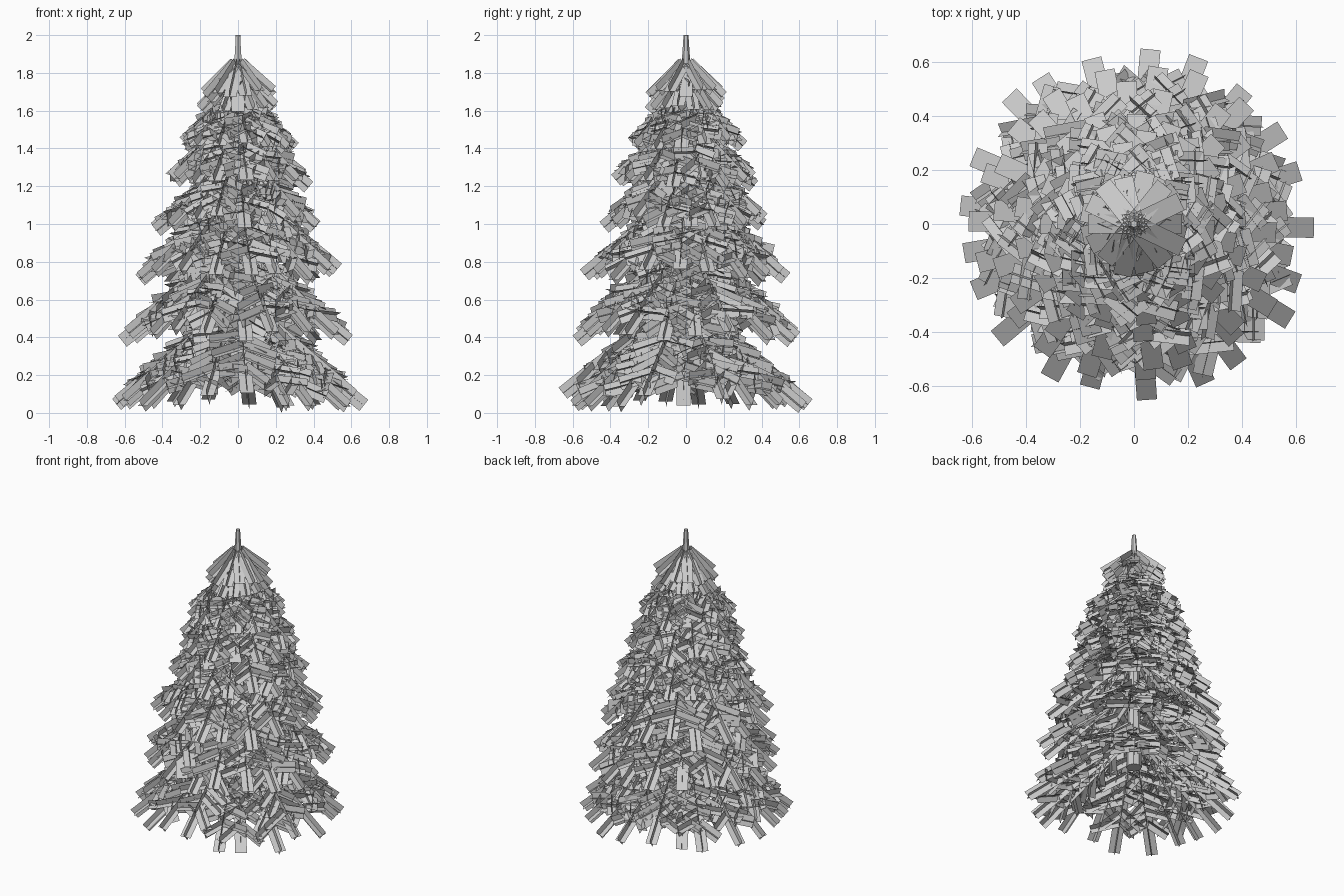
import bpy, bmesh, math, random
from mathutils import Vector

if "Cube" in bpy.data.objects:
    bpy.data.objects.remove(bpy.data.objects["Cube"])

random.seed(7)
UP = Vector((0, 0, 1))


def make_object(name, bm):
    mesh = bpy.data.meshes.new(name)
    bm.to_mesh(mesh)
    bm.free()
    obj = bpy.data.objects.new(name, mesh)
    bpy.context.collection.objects.link(obj)
    return obj


def crossed_cards(bm, start, direction, normal, length, width):
    """Two needle cards crossing at right angles along one twig."""
    d = direction.normalized()
    side = d.cross(normal).normalized()
    up = side.cross(d).normalized()
    end = start + d * length
    for axis in (side, up):
        o = axis * width / 2
        bm.faces.new([bm.verts.new(p) for p in (start - o, end - o, end + o, start + o)])


def branch(bm, angle, tip_r, tip_z, apex_z, width, twigs, twig_len):
    """One drooping bough with side twigs, all cards close to level or upright."""
    out = Vector((math.cos(angle), math.sin(angle), 0))
    start = Vector((0, 0, apex_z)) + out * 0.015
    axis = out * tip_r + UP * tip_z - start
    length = axis.length
    d = axis.normalized()
    side = Vector((-out.y, out.x, 0))
    crossed_cards(bm, start, d, UP, length, width)
    for i in range(twigs):
        t = 0.24 + 0.50 * i / max(1, twigs - 1)
        for s in (-1, 1):
            a = math.radians(random.uniform(42, 72))
            td = d * math.cos(a) + side * s * math.sin(a)
            td += UP * random.uniform(-0.12, 0.2)
            # twig cards roll a little around the bough
            roll = UP + out * random.uniform(-0.45, 0.35)
            p = start + d * length * (t + random.uniform(-0.03, 0.03))
            crossed_cards(bm, p, td, roll, twig_len * random.uniform(0.85, 1.15), width)


# Tapered trunk
bm = bmesh.new()
bmesh.ops.create_cone(bm, cap_ends=True, segments=8, radius1=0.05, radius2=0.012, depth=1.7)
bmesh.ops.translate(bm, verts=bm.verts, vec=(0, 0, 1.15))
make_object("trunk", bm)

# Tiers: tip radius, tip height, apex height, boughs, twig pairs, twig length
tiers = [
    (0.675, 0.06, 0.57, 21, 6, 0.17),
    (0.61, 0.39, 0.86, 19, 6, 0.16),
    (0.55, 0.71, 1.14, 18, 5, 0.15),
    (0.44, 0.98, 1.33, 17, 5, 0.13),
    (0.385, 1.20, 1.51, 15, 4, 0.12),
    (0.31, 1.40, 1.66, 14, 4, 0.11),
]
for k, (r, z, apex, n, twigs, tl) in enumerate(tiers):
    bm = bmesh.new()
    for i in range(n):
        ang = 2 * math.pi * (i + 0.37 * k) / n + random.uniform(-0.06, 0.06)
        dz = random.uniform(-0.015, 0.065)
        rr = r * random.uniform(0.94, 1.01) - dz * 0.4
        branch(bm, ang, rr, z + dz, apex + dz, 0.075, twigs, tl)
    tier = make_object("bough_tier_%d" % (k + 1), bm)
    if k == 0:  # lowest needle corner rests on the ground
        low = min(v.co.z for v in tier.data.vertices)
        for v in tier.data.vertices:
            v.co.z -= low

# Crown of plain cards under the tip, upper and lower ring
bm = bmesh.new()
for i in range(28):
    lower = i % 2
    branch(bm, 2 * math.pi * i / 28, random.uniform(0.17, 0.20),
           random.uniform(1.59, 1.65) if lower else random.uniform(1.67, 1.72),
           1.80 if lower else 1.85, 0.07, lower, 0.09)
make_object("crown_boughs", bm)

# Upright leader at the top
bm = bmesh.new()
bmesh.ops.create_cone(bm, cap_ends=True, segments=6, radius1=0.025, radius2=0.013, depth=0.18)
bmesh.ops.translate(bm, verts=bm.verts, vec=(0, 0, 1.91))
make_object("leader_tip", bm)
